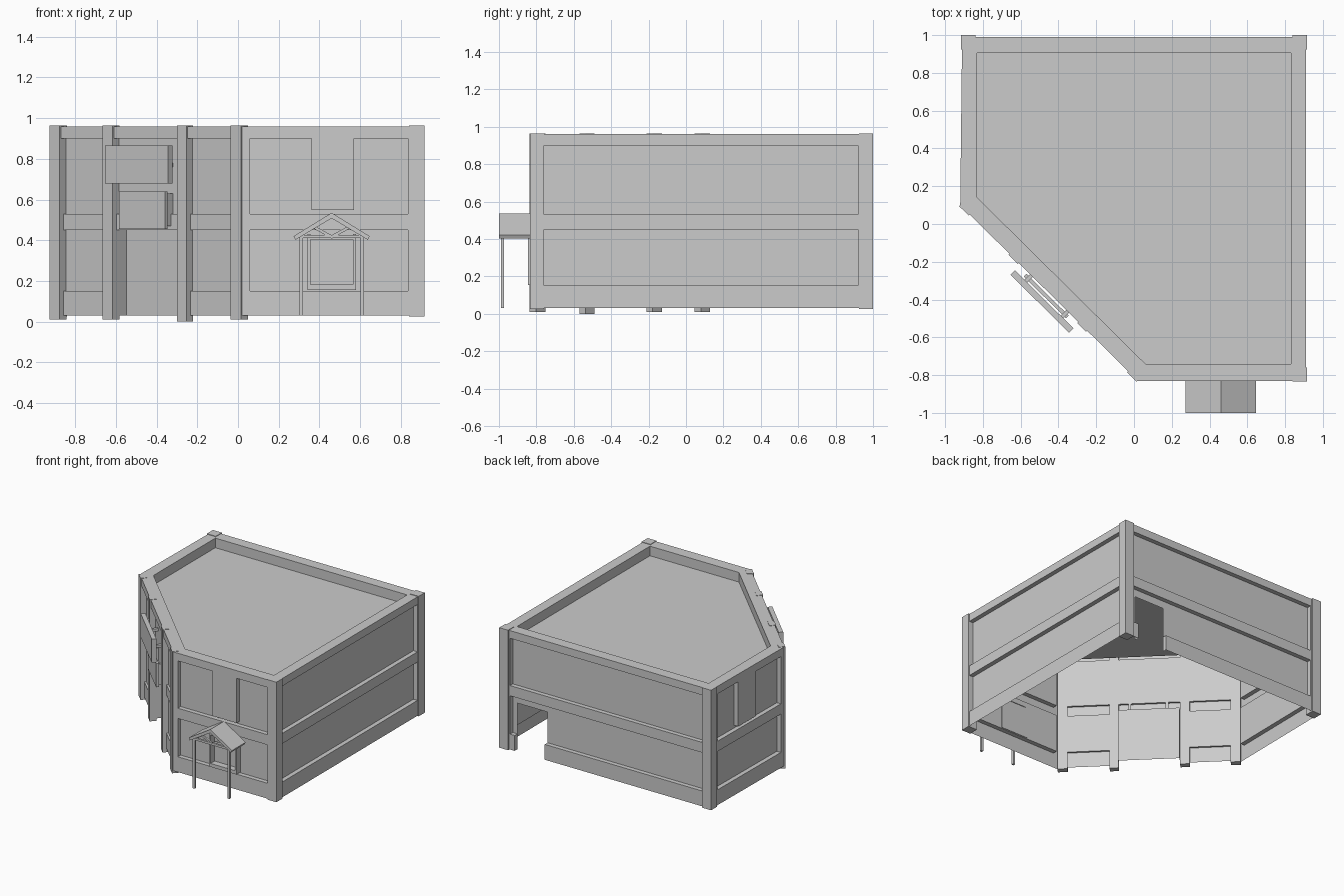
import bpy, bmesh
from mathutils import Vector

if "Cube" in bpy.data.objects:
    bpy.data.objects.remove(bpy.data.objects["Cube"])

# Wall footprint corners, counter-clockwise
FR, BR, BL = (.91, -.83), (.91, .99), (-.91, .99)
DL, DF = (-.92, .10), (.02, -.83)
DEPTH = {'o': 0, 'b': .02, 'p': .035, 'd': .09, 'x': .035}


def finish(name, bm, clean=True):
    if clean:
        bmesh.ops.remove_doubles(bm, verts=bm.verts, dist=.0001)
    me = bpy.data.meshes.new(name)
    bm.to_mesh(me)
    bm.free()
    ob = bpy.data.objects.new(name, me)
    bpy.context.collection.objects.link(ob)
    return ob


def frame(p0, p1):
    """Maps (along wall, inward depth, height) to world space."""
    a = Vector((*p0, 0))
    t = (Vector((*p1, 0)) - a).normalized()
    n = Vector((-t.y, t.x, 0))
    return lambda u, d, z: a + t * u + n * d + Vector((0, 0, z))


def wall(name, p0, p1, us, zs, rows):
    """Stepped sheet: each letter in rows (bottom up) sets a cell's depth, x is a hole."""
    f, bm = frame(p0, p1), bmesh.new()

    def quad(*pts):
        bm.faces.new([bm.verts.new(f(*p)) for p in pts])

    for j, row in enumerate(rows):
        z0, z1 = zs[j], zs[j + 1]
        for i, c in enumerate(row):
            u0, u1, d = us[i], us[i + 1], DEPTH[c]
            if c != 'x':
                quad((u0, d, z0), (u1, d, z0), (u1, d, z1), (u0, d, z1))
            if i + 1 < len(row) and DEPTH[row[i + 1]] != d:
                e = DEPTH[row[i + 1]]
                quad((u1, d, z0), (u1, e, z0), (u1, e, z1), (u1, d, z1))
            if j + 1 < len(rows) and DEPTH[rows[j + 1][i]] != d:
                e = DEPTH[rows[j + 1][i]]
                quad((u0, d, z1), (u1, d, z1), (u1, e, z1), (u0, e, z1))
    return finish(name, bm)


def prism(name, loop, offset):
    """Extrudes a closed loop of points by an offset."""
    bm = bmesh.new()
    face = bm.faces.new([bm.verts.new(p) for p in loop])
    res = bmesh.ops.extrude_face_region(bm, geom=[face], use_keep_orig=True)
    bmesh.ops.translate(bm, vec=offset, verts=[v for v in res['geom'] if isinstance(v, bmesh.types.BMVert)])
    bmesh.ops.recalc_face_normals(bm, faces=bm.faces)
    return finish(name, bm)


def box(name, x0, x1, y0, y1, z0, z1):
    return prism(name, [(x0, y0, z0), (x1, y0, z0), (x1, y1, z0), (x0, y1, z0)], (0, 0, z1 - z0))


diag = frame(DL, DF)


def diag_box(name, u0, u1, d0, d1, z0, z1):
    return prism(name, [diag(u0, d0, z0), diag(u1, d0, z0), diag(u1, d1, z0), diag(u0, d1, z0)],
                 (0, 0, z1 - z0))


# Walls with recessed panels
Z = [.03, .15, .45, .53, .90, .96]
wall("right_wall", FR, BR, [0, .07, 1.75, 1.82], Z, ["ooo", "opo", "ooo", "opo", "ooo"])
wall("back_wall", BR, BL, [0, .08, .12, .38, 1.74, 1.82], [.03, .15, .39, .45, .53, .90, .96],
     ["ooxoo", "opxpo", "opppo", "ooooo", "opppo", "ooooo"])
zs = [.03, .15, .45, .53, .55, .90, .96]
rows = ["ooooo", "opppo", "ooooo", "opppo", "opopo", "ooooo"]
wall("left_wall", BL, DL, [0, .08, .33, .55, .85, .89], zs, rows)
wall("front_wall", DF, FR, [0, .04, .34, .55, .815, .89], zs, rows)
wall("diagonal_wall", DL, DF, [0, .07, .366, .436, .879, .957, 1.25, 1.322], Z,
     ["obbdbbo", "oppdppo", "obbbbbo", "opppppo", "ooooooo"])

# Pilasters on the diagonal front and piers at the square corners
for i, (u0, u1) in enumerate([(0, .07), (.366, .436), (.879, .945), (1.25, 1.322)]):
    diag_box(f"pilaster_{i + 1}", u0, u1, -.008, .04, 0 if i == 2 else .01, .963)
box("back_right_pier", .84, .917, .925, 1, .025, .964)
box("back_left_pier", -.917, -.84, .925, 1, .025, .964)
box("front_right_pier", .84, .917, -.835, -.76, .025, .964)

# Parapet ring and sunken roof
outer = [FR, BR, BL, DL, DF]
inner = [(.83, -.74), (.83, .905), (-.83, .905), (-.83, .14), (.06, -.74)]
bm = bmesh.new()
o = [bm.verts.new((*p, .96)) for p in outer]
t = [bm.verts.new((*p, .96)) for p in inner]
b = [bm.verts.new((*p, .885)) for p in inner]
for i in range(5):
    k = (i + 1) % 5
    bm.faces.new([o[i], o[k], t[k], t[i]])
    bm.faces.new([t[i], t[k], b[k], b[i]])
bm.faces.new(b)
finish("parapet_and_roof", bm)

# Sign boards on the diagonal front
diag_box("upper_sign", .449, .884, -.075, -.042, .68, .865)
diag_box("lower_sign", .505, .82, -.032, -.012, .455, .64)
for i, u in enumerate((.52, .79)):
    diag_box(f"upper_sign_bracket_{i + 1}", u, u + .02, -.042, .035, .76, .78)
    diag_box(f"lower_sign_bracket_{i + 1}", u, u + .02, -.012, .035, .47, .63)

# Gabled porch
CX = .46
for s, side in ((-1, "left"), (1, "right")):
    prof = [(0, .535), (.187, .42), (.178, .402), (0, .508)]
    prism(f"porch_roof_{side}", [(CX + s * x, -1, z) for x, z in prof], (0, .17, 0))
    px = CX + s * .15
    box(f"porch_post_{side}", px - .009, px + .009, -.99, -.972, .03, .43)
    box(f"porch_side_beam_{side}", px - .009, px + .009, -.99, -.83, .41, .43)
    brace = [(0, .425), (.085, .472), (.094, .461), (0, .408)]
    prism(f"porch_brace_{side}", [(CX + s * x, -.988, z) for x, z in brace], (0, .014, 0))
    dx = CX + s * .112
    box(f"door_jamb_{side}", dx - .007, dx + .007, -.845, -.79, .155, .43)
box("porch_tie_beam", CX - .15, CX + .15, -.99, -.974, .41, .427)
box("door_head", CX - .118, CX + .118, -.845, -.79, .405, .425)
box("door_sill", CX - .118, CX + .118, -.845, -.79, .155, .182)
